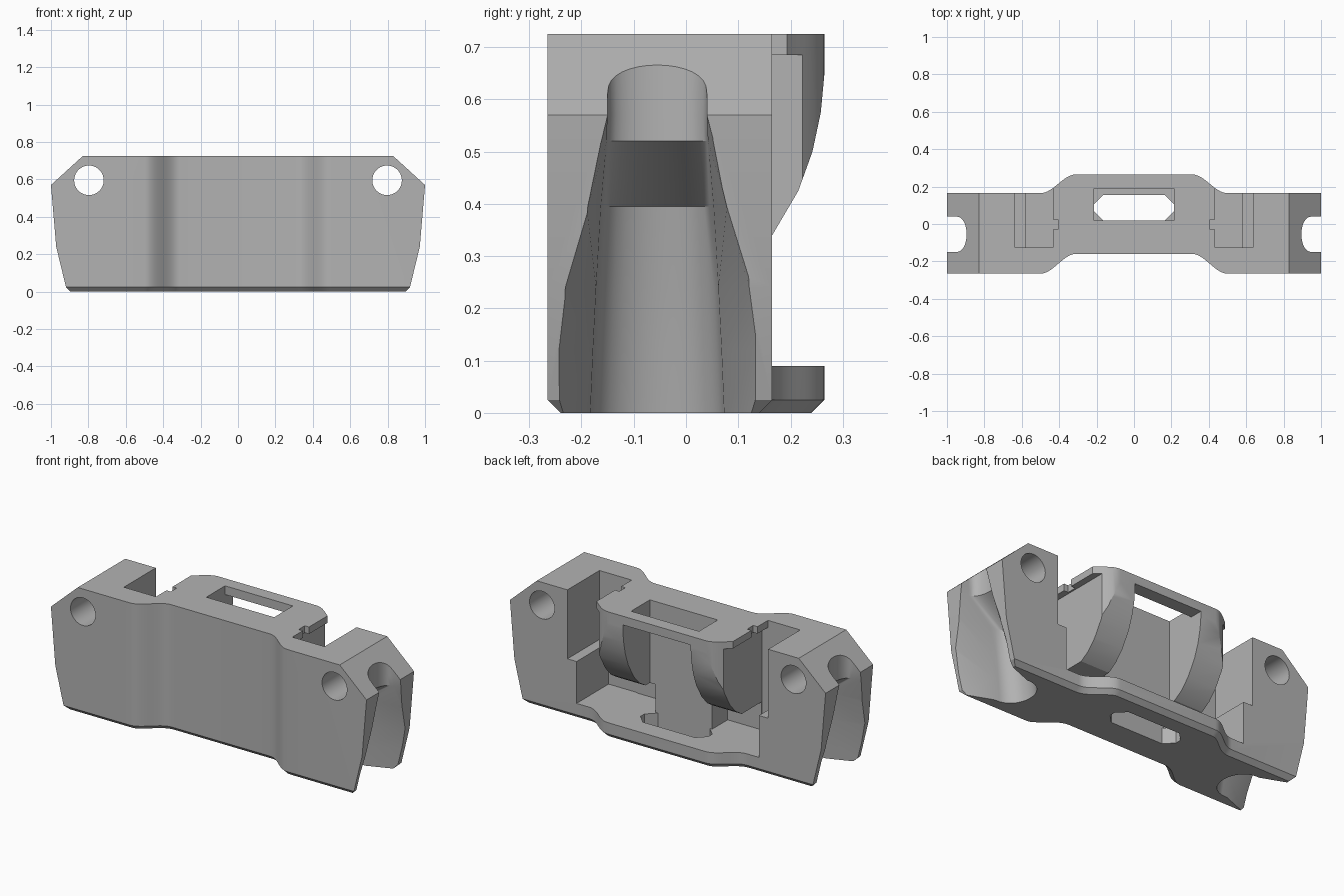
import bpy, bmesh, math
from mathutils import Vector

old = bpy.data.objects.get("Cube")
if old:
    bpy.data.objects.remove(old)

grey = bpy.data.materials.new("matte_grey")
grey.use_nodes = True
grey.diffuse_color = (0.45, 0.45, 0.45, 1)
grey.node_tree.nodes["Principled BSDF"].inputs["Base Color"].default_value = (0.45, 0.45, 0.45, 1)


def finish(bm, name):
    bmesh.ops.recalc_face_normals(bm, faces=bm.faces)
    mesh = bpy.data.meshes.new(name)
    bm.to_mesh(mesh)
    bm.free()
    mesh.materials.append(grey)
    ob = bpy.data.objects.new(name, mesh)
    bpy.context.collection.objects.link(ob)
    return ob


def loft(name, rings):
    """Closed solid through rings of equal point count."""
    bm = bmesh.new()
    vs = [[bm.verts.new(p) for p in ring] for ring in rings]
    n = len(vs[0])
    for a, b in zip(vs, vs[1:]):
        for i in range(n):
            j = (i + 1) % n
            bm.faces.new((a[i], a[j], b[j], b[i]))
    bm.faces.new(vs[0][::-1])
    bm.faces.new(vs[-1])
    return finish(bm, name)


def box(name, x0, x1, y0, y1, z0, z1):
    pts = [(x0, y0), (x1, y0), (x1, y1), (x0, y1)]
    return loft(name, [[(x, y, z) for x, y in pts] for z in (z0, z1)])


def prism_y(name, pts, y0, y1):
    return loft(name, [[(x, y, z) for x, z in pts] for y in (y0, y1)])


def prism_x(name, pts, x0, x1):
    return loft(name, [[(x, y, z) for y, z in pts] for x in (x0, x1)])


def combine(target, tool, op="DIFFERENCE"):
    tool.hide_render = True
    mod = target.modifiers.new(op.lower(), "BOOLEAN")
    mod.operation = op
    mod.solver = "EXACT"
    mod.object = tool
    bpy.context.view_layer.objects.active = target
    bpy.ops.object.modifier_apply(modifier=mod.name)
    bpy.data.objects.remove(tool)


def s_curve(y_mid, y_out, steps=14):
    """Smooth step between the centre and the wings of the plan."""
    return [(0.31 + 0.19 * t / steps,
             y_mid + (y_out - y_mid) * (1 - math.cos(math.pi * t / steps)) / 2)
            for t in range(steps + 1)]


# Body: stepped plan with a chamfered underside
half_front = s_curve(-0.16, -0.265) + [(1.1, -0.265)]
half_back = [(1.1, 0.165)] + s_curve(0.265, 0.165)[::-1]
right = half_front + half_back
plan = right + [(-x, y) for x, y in right[::-1]]
bm = bmesh.new()
low = bm.faces.new([bm.verts.new((x, y, 0.025)) for x, y in plan])
ext = bmesh.ops.extrude_face_region(bm, geom=[low], use_keep_orig=True)
bmesh.ops.translate(bm, vec=(0, 0, 0.7),
                    verts=[v for v in ext["geom"] if isinstance(v, bmesh.types.BMVert)])
bmesh.ops.recalc_face_normals(bm, faces=bm.faces)
bm.faces.ensure_lookup_table()
base = [f for f in bm.faces if f.calc_center_median().z < 0.03]
bmesh.ops.inset_region(bm, faces=base, thickness=0.025, depth=0, use_even_offset=True)
for f in base:
    for v in f.verts:
        v.co.z = 0
body = finish(bm, "bracket_body")

# End silhouette
side = [(0.895, 0), (0.92, 0.025), (0.972, 0.24), (1.0, 0.57), (0.83, 0.725)]
side = [(0.895, -0.1)] + side + [(0.83, 0.9)]
combine(body, prism_y("silhouette", side + [(-x, z) for x, z in side[::-1]], -1, 1), "INTERSECT")

# Open cavity under the curved ribs
curve = [(0.265, 0.65), (0.258, 0.575), (0.242, 0.5), (0.215, 0.425),
         (0.165, 0.34), (0.115, 0.285), (0.06, 0.25)]
cavity = [(-0.12, 0.25), (-0.12, 0.09), (0.6, 0.09), (0.6, 0.66), (0.265, 0.66)] + curve
combine(body, prism_x("cavity", cavity, -0.578, 0.578))

for s in (-1, 1):
    def pocket(xa, xb, *rest):
        combine(body, box("pocket", min(s * xa, s * xb), max(s * xa, s * xb), *rest))

    # Side pockets, with a wider upper part and a thin overhanging top edge
    pocket(0.395, 0.578, -0.125, 0.6, 0.09, 0.4)
    pocket(0.395, 0.636, -0.125, 0.6, 0.33, 0.685)
    pocket(0.432, 0.636, -0.125, 0.6, 0.6, 0.9)
    pocket(0.405, 0.5, -0.03, 0.025, 0.6, 0.9)

    # Bolt hole through each wing
    hole = [(s * 0.797 + 0.079 * math.cos(a), 0.595 + 0.079 * math.sin(a))
            for a in (math.tau * i / 40 for i in range(40))]
    combine(body, prism_y("bolt_hole", hole, -1, 1))

    # Flared groove down each end: height, floor, half width, mouth, corner depth
    rings = []
    for z, floor, w, mouth, r in [(-0.05, 0.625, 0.13, 0.225, 0.13),
                                  (0.12, 0.65, 0.123, 0.21, 0.123),
                                  (0.24, 0.67, 0.117, 0.185, 0.117),
                                  (0.395, 0.70, 0.108, 0.135, 0.1),
                                  (0.52, 0.895, 0.097, 0.108, 0.06),
                                  (0.57, 0.895, 0.095, 0.095, 0.06),
                                  (0.9, 0.895, 0.095, 0.095, 0.06)]:
        arc = []
        for i in range(17):
            a = math.pi * i / 16
            arc.append((floor + r - r * math.sin(a) ** 0.8, w * math.cos(a)))
        mouth_out = mouth + (mouth - w) * 0.3
        ring = [(1.2, mouth_out), (1.0, mouth)] + arc + [(1.0, -mouth), (1.2, -mouth_out)]
        rings.append([(s * x, y - 0.055, z) for x, y in ring])
    combine(body, loft("end_groove", rings))

# Central column, window and floor slot
combine(body, box("column", -0.18, 0.18, -0.14, 0.02, 0.05, 0.3), "UNION")
combine(body, box("back_window", -0.215, 0.215, 0.02, 0.6, 0.09, 0.675))
combine(body, box("top_window", -0.215, 0.215, 0.02, 0.19, 0.6, 0.9))
slot = [(-0.215, 0.07), (-0.165, 0.02), (0.165, 0.02), (0.215, 0.07),
        (0.215, 0.105), (0.165, 0.155), (-0.165, 0.155), (-0.215, 0.105)]
combine(body, loft("floor_slot", [[(x, y, z) for x, y in slot] for z in (-0.1, 0.2)]))

bpy.ops.object.select_all(action="DESELECT")
body.select_set(True)
bpy.context.view_layer.objects.active = body
bpy.ops.object.shade_smooth_by_angle(angle=math.radians(25))
